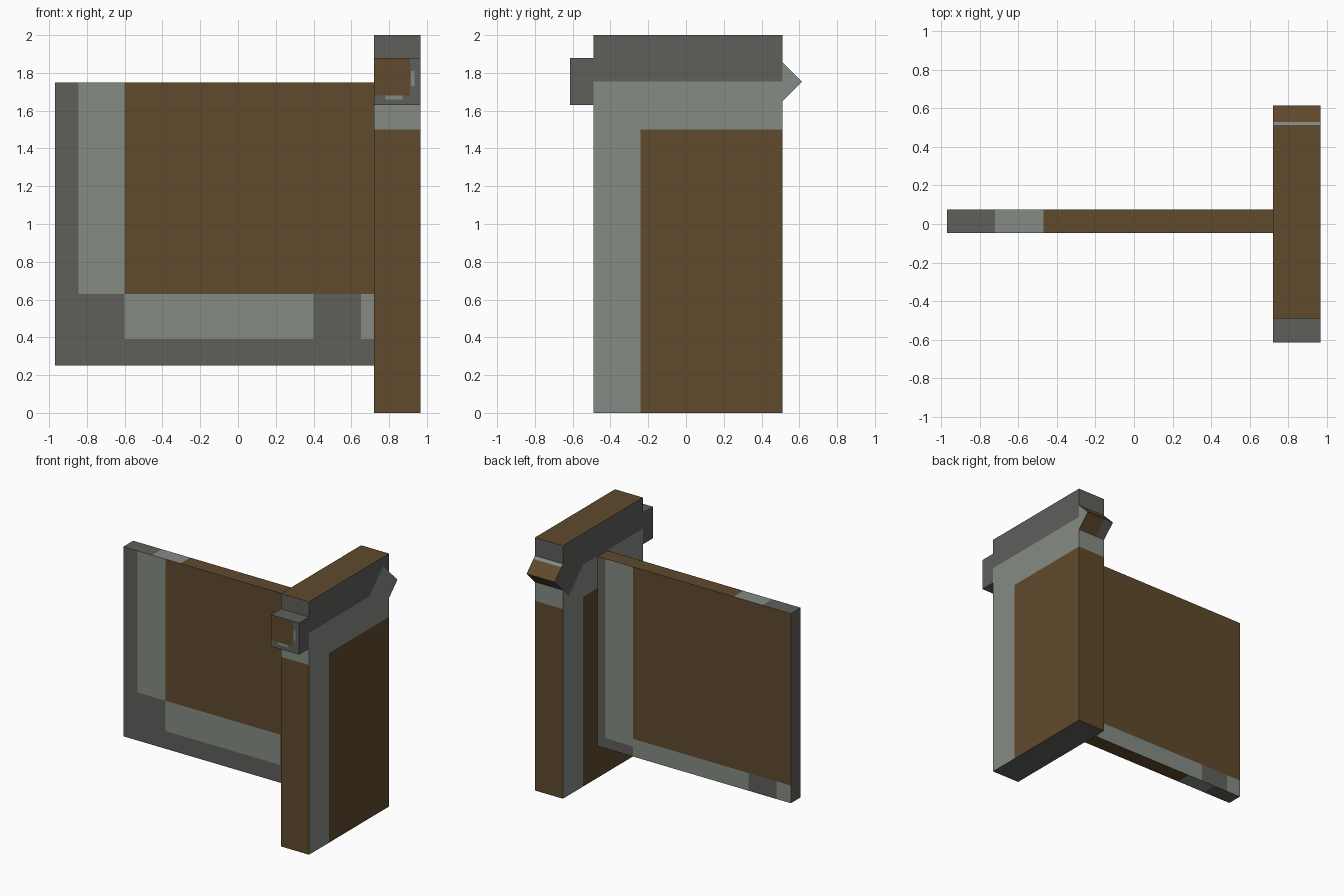
import bpy, bmesh, math
from mathutils import Vector

if "Cube" in bpy.data.objects:
    bpy.data.objects.remove(bpy.data.objects["Cube"])

BROWN, LIGHT, DARK = 0, 1, 2
materials = []
for name, col in (("wood brown", (0.116, 0.068, 0.026)),
                  ("pale grey", (0.235, 0.262, 0.229)),
                  ("dark grey", (0.114, 0.114, 0.105))):
    m = bpy.data.materials.new(name)
    m.diffuse_color = (*col, 1)
    m.use_nodes = True
    m.node_tree.nodes["Principled BSDF"].inputs["Base Color"].default_value = m.diffuse_color
    materials.append(m)


def block(name, lo, hi, cuts, rule):
    """Box sliced at the given coordinates; rule(side, x, y, z) picks each face's colour."""
    bm = bmesh.new()
    bmesh.ops.create_cube(bm, size=1)
    for v in bm.verts:
        v.co = Vector([(lo[i] + hi[i]) / 2 + v.co[i] * (hi[i] - lo[i]) for i in range(3)])
    for axis, values in cuts.items():
        i = "xyz".index(axis)
        normal = Vector((0, 0, 0))
        normal[i] = 1
        for c in values:
            bmesh.ops.bisect_plane(bm, geom=bm.verts[:] + bm.edges[:] + bm.faces[:],
                                   plane_co=normal * c, plane_no=normal)
    bm.normal_update()
    for f in bm.faces:
        i = max(range(3), key=lambda k: abs(f.normal[k]))
        side = ("+" if f.normal[i] > 0 else "-") + "xyz"[i]
        f.material_index = rule(side, *f.calc_center_median())
    me = bpy.data.meshes.new(name)
    bm.to_mesh(me)
    bm.free()
    for m in materials:
        me.materials.append(m)
    ob = bpy.data.objects.new(name, me)
    bpy.context.collection.objects.link(ob)
    return ob


# Upright post: dark cap band, pale trim, brown infill
def post_rule(side, x, y, z):
    if side == "+z":
        return BROWN
    if side == "-z" or z > 1.755:
        return DARK
    if z > 1.5 or (side == "+x" and y < -0.24) or (side == "-x" and y > 0.26):
        return LIGHT
    return BROWN


block("post", (0.72, -0.49, 0), (0.965, 0.51, 2),
      {"y": (-0.24, 0.26), "z": (1.5, 1.755)}, post_rule)


# Hanging board with a pale and dark border
def board_rule(side, x, y, z):
    if side == "-x":
        return DARK
    if side in ("+z", "-z"):
        return DARK if x < -0.72 else LIGHT if x < -0.47 else BROWN
    if side == "-y":
        if x < -0.6:
            return LIGHT if x > -0.845 and z > 0.63 else DARK
        if z > 0.63:
            return BROWN
        return LIGHT if z > 0.39 and not 0.4 < x < 0.65 else DARK
    if x > 0.41:
        return LIGHT if x < 0.655 and z > 0.33 else DARK
    if z > 0.39:
        return BROWN
    return DARK if -0.85 < x < -0.6 else LIGHT


block("board", (-0.97, -0.047, 0.25), (0.78, 0.075, 1.75),
      {"x": (-0.845, -0.72, -0.6, -0.47, 0.4, 0.41, 0.65), "z": (0.33, 0.39, 0.63)},
      board_rule)


# Square beam end on the front, with a brown panel and pale flecks
def beam_rule(side, x, y, z):
    if side != "-y":
        return DARK
    if x < 0.91 and z > 1.68:
        return BROWN
    if (0.78 < x < 0.87 and 1.66 < z < 1.68) or (0.915 < x < 0.935 and 1.73 < z < 1.81):
        return LIGHT
    return DARK


block("beam_end", (0.72, -0.615, 1.63), (0.965, -0.49, 1.88),
      {"x": (0.78, 0.87, 0.91, 0.915, 0.935), "z": (1.66, 1.68, 1.73, 1.81)}, beam_rule)


# Beam turned on its edge, poking out of the back
def wedge_rule(side, x, y, z):
    if side == "+x":
        return LIGHT
    if side == "+y":
        return LIGHT if z > -0.005 else BROWN
    if side == "-z":
        return BROWN if x > -0.04 else DARK
    return DARK


wedge = block("back_wedge", (-0.1225, -0.125, -0.125), (0.1225, 0.125, 0.125),
              {"x": (-0.04,), "z": (-0.005,)}, wedge_rule)
wedge.location = (0.8425, 0.437, 1.753)
wedge.rotation_euler.x = math.radians(45)
